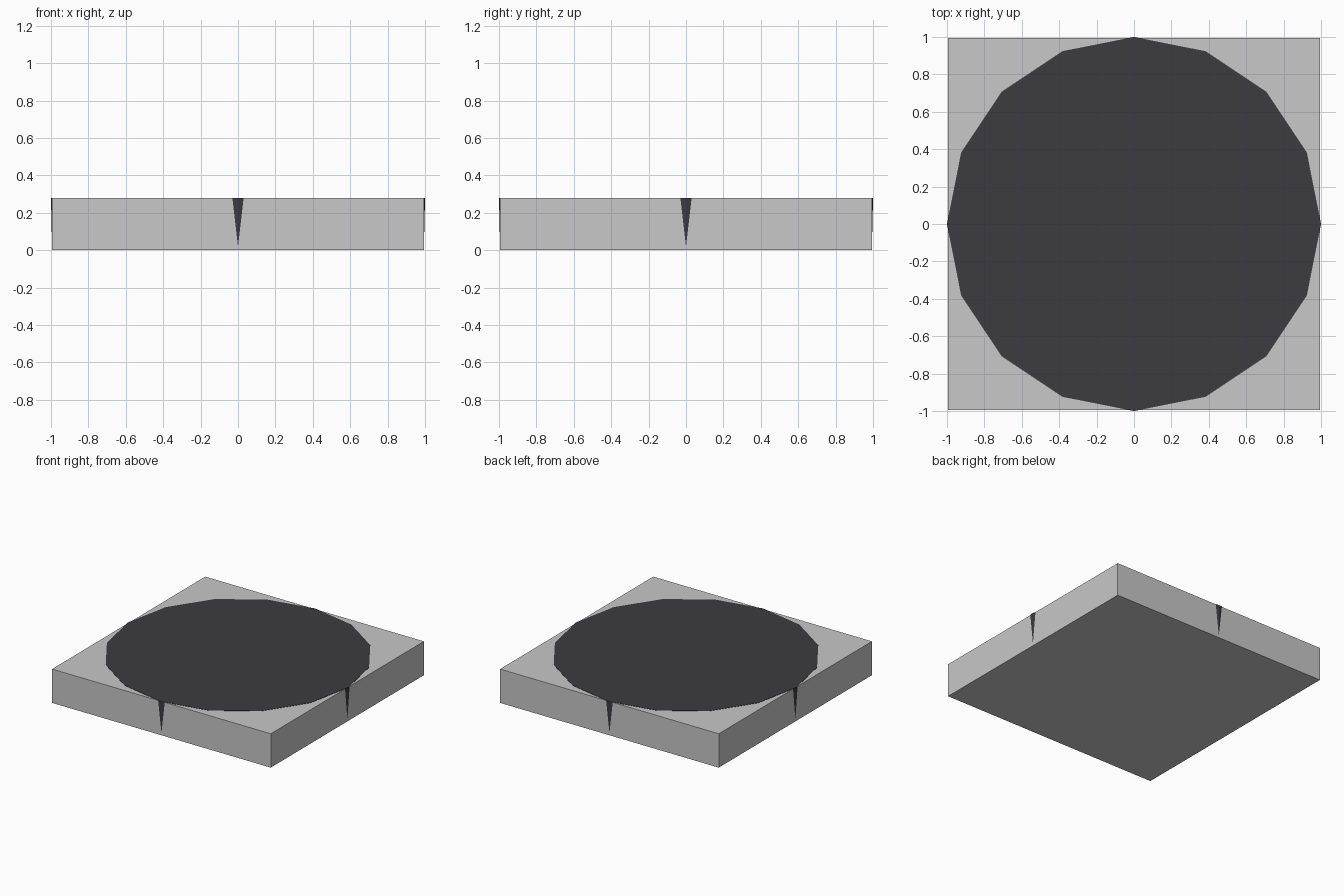
import bpy, math

if "Cube" in bpy.data.objects:
    bpy.data.objects.remove(bpy.data.objects["Cube"])

def material(name, rgb):
    m = bpy.data.materials.new(name)
    m.diffuse_color = (*rgb, 1)
    m.use_nodes = True
    m.node_tree.nodes["Principled BSDF"].inputs["Base Color"].default_value = m.diffuse_color
    return m

grey = material("light_grey", (0.58, 0.58, 0.58))
dark = material("dark_charcoal", (0.046, 0.043, 0.053))

HALF, BASE_TOP, DISC_TOP = 0.994, 0.278, 0.28

# Square base slab
bpy.ops.mesh.primitive_cube_add(size=2, location=(0, 0, BASE_TOP / 2))
base = bpy.context.object
base.name = "square_base"
base.scale = (HALF, HALF, BASE_TOP / 2)
bpy.ops.object.transform_apply(location=True, scale=True)
base.data.materials.append(grey)

# 16-sided, slightly tapered disc set into the slab; its four corners just break the slab sides
bottom = 0.001
bpy.ops.mesh.primitive_cone_add(vertices=16, radius1=0.9936, radius2=1.0,
                                depth=DISC_TOP - bottom,
                                location=(0, 0, (DISC_TOP + bottom) / 2))
disc = bpy.context.object
disc.name = "inset_disc"
bpy.ops.object.transform_apply(location=True)
disc.data.materials.append(dark)
